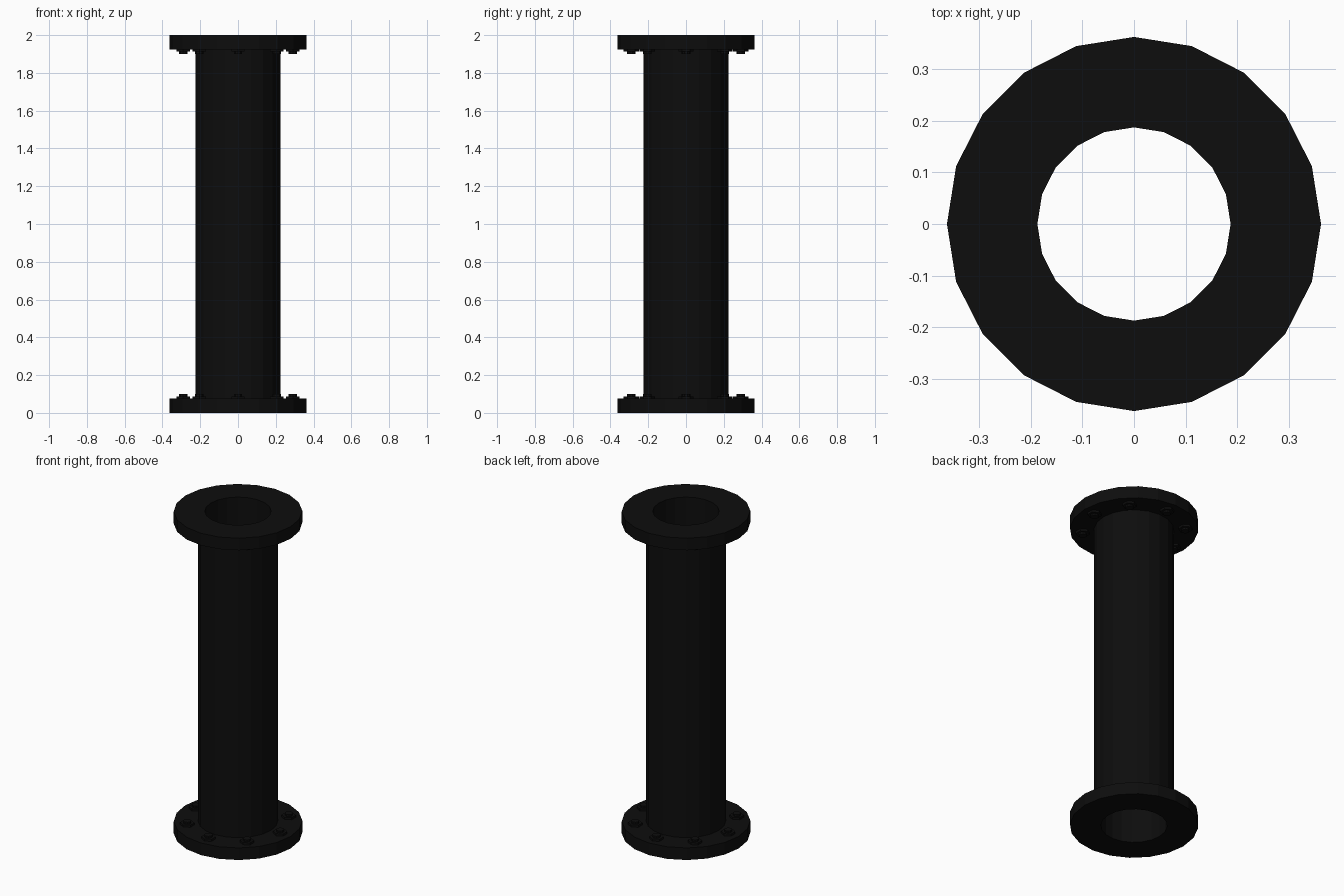
import bpy
import bmesh
import math

SIDES = 20
HEIGHT = 2.0
BORE, PIPE_R, FLANGE_R = 0.187, 0.225, 0.362
FLANGE_H = 0.075
BOLT_CIRCLE, BOLTS = 0.29, 8

if "Cube" in bpy.data.objects:
    bpy.data.objects.remove(bpy.data.objects["Cube"])

iron = bpy.data.materials.new("black_iron")
iron.use_nodes = True
colour = (0.004, 0.004, 0.004, 1)
iron.diffuse_color = colour
iron.node_tree.nodes["Principled BSDF"].inputs["Base Color"].default_value = colour


def finish(name, bm):
    bmesh.ops.recalc_face_normals(bm, faces=bm.faces)
    mesh = bpy.data.meshes.new(name)
    bm.to_mesh(mesh)
    bm.free()
    mesh.materials.append(iron)
    obj = bpy.data.objects.new(name, mesh)
    bpy.context.collection.objects.link(obj)
    return obj


def tube(name, inner, outer, z0, z1):
    """Hollow ring swept from a rectangular section."""
    bm = bmesh.new()
    rings = []
    for i in range(SIDES):
        a = 2 * math.pi * i / SIDES
        section = ((inner, z0), (outer, z0), (outer, z1), (inner, z1))
        rings.append([bm.verts.new((r * math.cos(a), r * math.sin(a), z))
                      for r, z in section])
    for i, ring in enumerate(rings):
        nxt = rings[(i + 1) % SIDES]
        for j in range(4):
            k = (j + 1) % 4
            bm.faces.new((ring[j], nxt[j], nxt[k], ring[k]))
    return finish(name, bm)


def prism(name, sides, radius, x, y, z0, z1):
    bm = bmesh.new()
    bmesh.ops.create_cone(bm, cap_ends=True, segments=sides,
                          radius1=radius, radius2=radius, depth=z1 - z0)
    obj = finish(name, bm)
    obj.location = (x, y, (z0 + z1) / 2)
    return obj


# Pipe between the two flanges
tube("pipe", BORE, PIPE_R, FLANGE_H, HEIGHT - FLANGE_H)

# Flanges, each with a circle of bolts on its inner face
for end, flip in (("bottom", False), ("top", True)):
    def span(z0, z1):
        return (HEIGHT - z1, HEIGHT - z0) if flip else (z0, z1)

    tube(end + "_flange", BORE, FLANGE_R, *span(0, FLANGE_H))
    for i in range(BOLTS):
        a = 2 * math.pi * i / BOLTS
        x, y = BOLT_CIRCLE * math.cos(a), BOLT_CIRCLE * math.sin(a)
        prism(f"{end}_nut_{i + 1}", 6, 0.04, x, y, *span(FLANGE_H - 0.01, 0.088))
        prism(f"{end}_bolt_end_{i + 1}", 10, 0.023, x, y, *span(FLANGE_H, 0.1))
